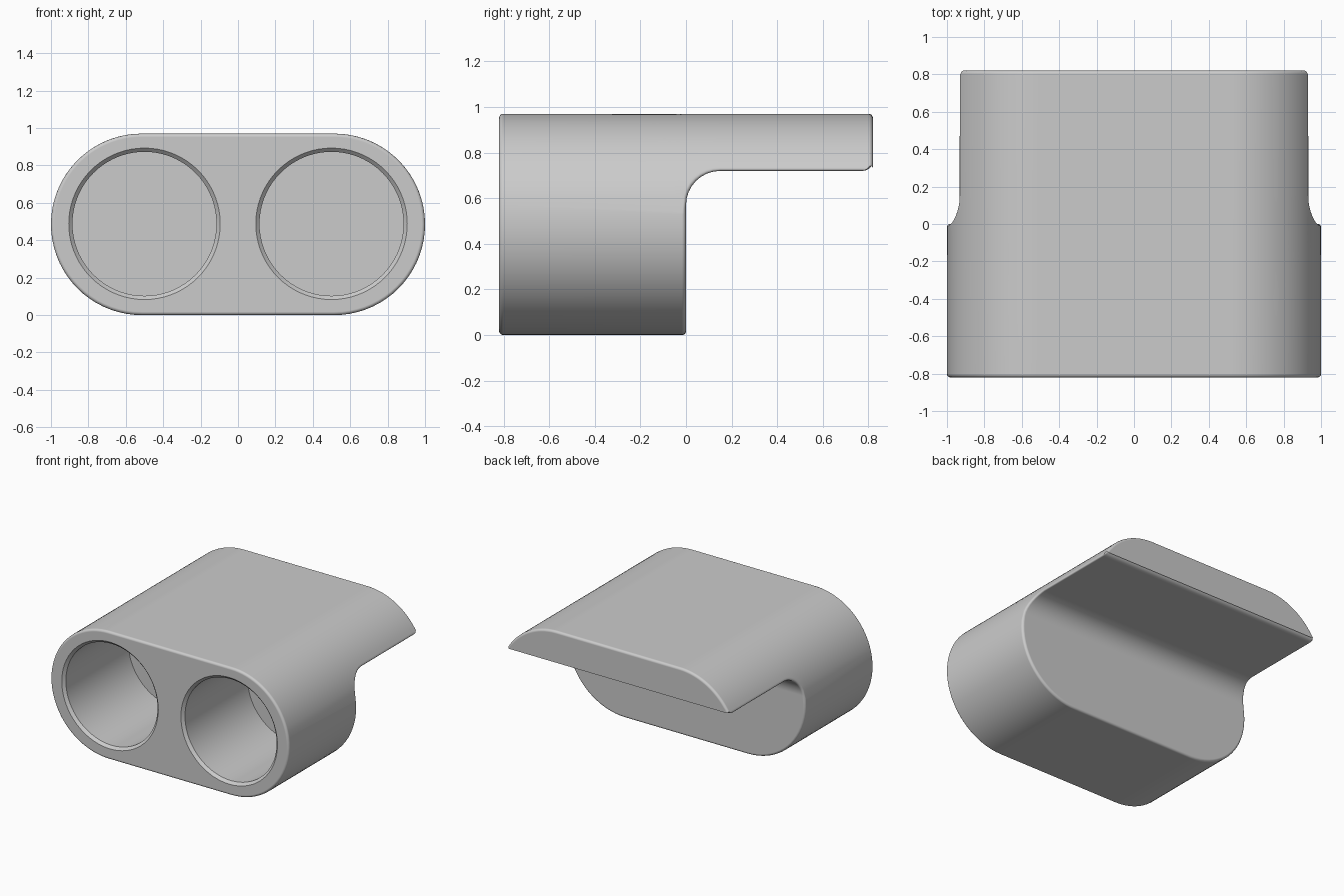
import bpy, bmesh, math

if "Cube" in bpy.data.objects:
    bpy.data.objects.remove(bpy.data.objects["Cube"])

R, CX = 0.485, 0.515            # pill-shaped section: end radius and centre
FRONT, BACK = -0.82, 0.82
LEDGE, FILLET = 0.72, 0.15      # ledge underside height, inner fillet radius
N = 20


def side_angle(z):
    return math.asin((z - R) / R)


def chain(bm, z, y_corner, y_top, target):
    """Symmetric arch on the pill surface: right corner, over, to left corner."""
    a0, pts = side_angle(z), []
    for i in range(N + 1):
        s = i / N
        a = a0 + (target - a0) * s
        pts.append((CX + R * math.cos(a), y_corner + (y_top - y_corner) * s, R + R * math.sin(a)))
    pts += [(-x, y, zz) for x, y, zz in reversed(pts)]
    return [bm.verts.new(p) for p in pts]


def strip(bm, a, b):
    for i in range(len(a) - 1):
        bm.faces.new((a[i], a[i + 1], b[i + 1], b[i]))


# Main body: pill-shaped block with a filleted overhanging ledge
bm = bmesh.new()
top, z0 = math.pi / 2, LEDGE - FILLET
rows = [chain(bm, z0, FRONT, FRONT, top)]
M = 8
for j in range(M + 1):
    t = j / M * math.pi / 2
    y = FILLET * (1 - math.cos(t))
    rows.append(chain(bm, z0 + FILLET * math.sin(t), y, -0.6 + (FILLET + 0.6) * j / M, top))
rows.append(chain(bm, LEDGE, BACK, BACK, top))
for a, b in zip(rows, rows[1:]):
    strip(bm, a, b)


def lower(row, y):
    full = chain(bm, z0, y, y, -top)
    bm.verts.remove(full[0])
    bm.verts.remove(full[-1])
    return [row[0]] + full[1:-1] + [row[-1]]


low_front, low_back = lower(rows[0], FRONT), lower(rows[1], 0)
strip(bm, low_front, low_back)
bm.faces.new(low_back)                                       # wall under ledge
bm.faces.new(rows[0] + list(reversed(low_front[1:-1])))      # front
for a, b in zip(rows[1:], rows[2:]):
    bm.faces.new((a[0], a[-1], b[-1], b[0]))                 # fillet and underside
bm.faces.new(rows[-1])                                       # ledge end
bmesh.ops.recalc_face_normals(bm, faces=bm.faces)

# Edge rounding: small everywhere, larger on the ledge's lower lip
weight = bm.edges.layers.float.new("bevel_weight_edge")
for e in bm.edges:
    if e.calc_face_angle(0) > 0.6:
        e[weight] = 0.4
        if set(e.verts) == {rows[-1][0], rows[-1][-1]}:
            e[weight] = 1.0
mesh = bpy.data.meshes.new("holder_body")
bm.to_mesh(mesh)
bm.free()
body = bpy.data.objects.new("holder_body", mesh)
bpy.context.collection.objects.link(body)

# Cutter for the two blind, chamfered bores
bm = bmesh.new()
S = 72
for cx in (-0.5, 0.5):
    rings = []
    for y, r in ((FRONT - 0.01, 0.415), (FRONT + 0.02, 0.385), (-0.05, 0.385)):
        rings.append([bm.verts.new((cx + r * math.cos(2 * math.pi * k / S), y,
                                    0.488 + r * math.sin(2 * math.pi * k / S))) for k in range(S)])
    for a, b in zip(rings, rings[1:]):
        strip(bm, a + a[:1], b + b[:1])
    bm.faces.new(rings[0])
    bm.faces.new(rings[-1])
bmesh.ops.recalc_face_normals(bm, faces=bm.faces)
mesh = bpy.data.meshes.new("bore_cutter")
bm.to_mesh(mesh)
bm.free()
cutter = bpy.data.objects.new("bore_cutter", mesh)
bpy.context.collection.objects.link(cutter)
cutter.hide_render = True

bev = body.modifiers.new("round_edges", 'BEVEL')
bev.limit_method = 'WEIGHT'
bev.width = 0.045
bev.segments = 5
bev.use_clamp_overlap = False
cut = body.modifiers.new("bores", 'BOOLEAN')
cut.operation = 'DIFFERENCE'
cut.solver = 'EXACT'
cut.object = cutter

bpy.context.view_layer.objects.active = body
body.select_set(True)
for name in ("round_edges", "bores"):
    bpy.ops.object.modifier_apply(modifier=name)
bpy.data.objects.remove(cutter)

# Smooth shading with clean flat faces
bpy.ops.object.shade_smooth_by_angle(angle=math.radians(35))
wn = body.modifiers.new("clean_normals", 'WEIGHTED_NORMAL')
wn.keep_sharp = True
